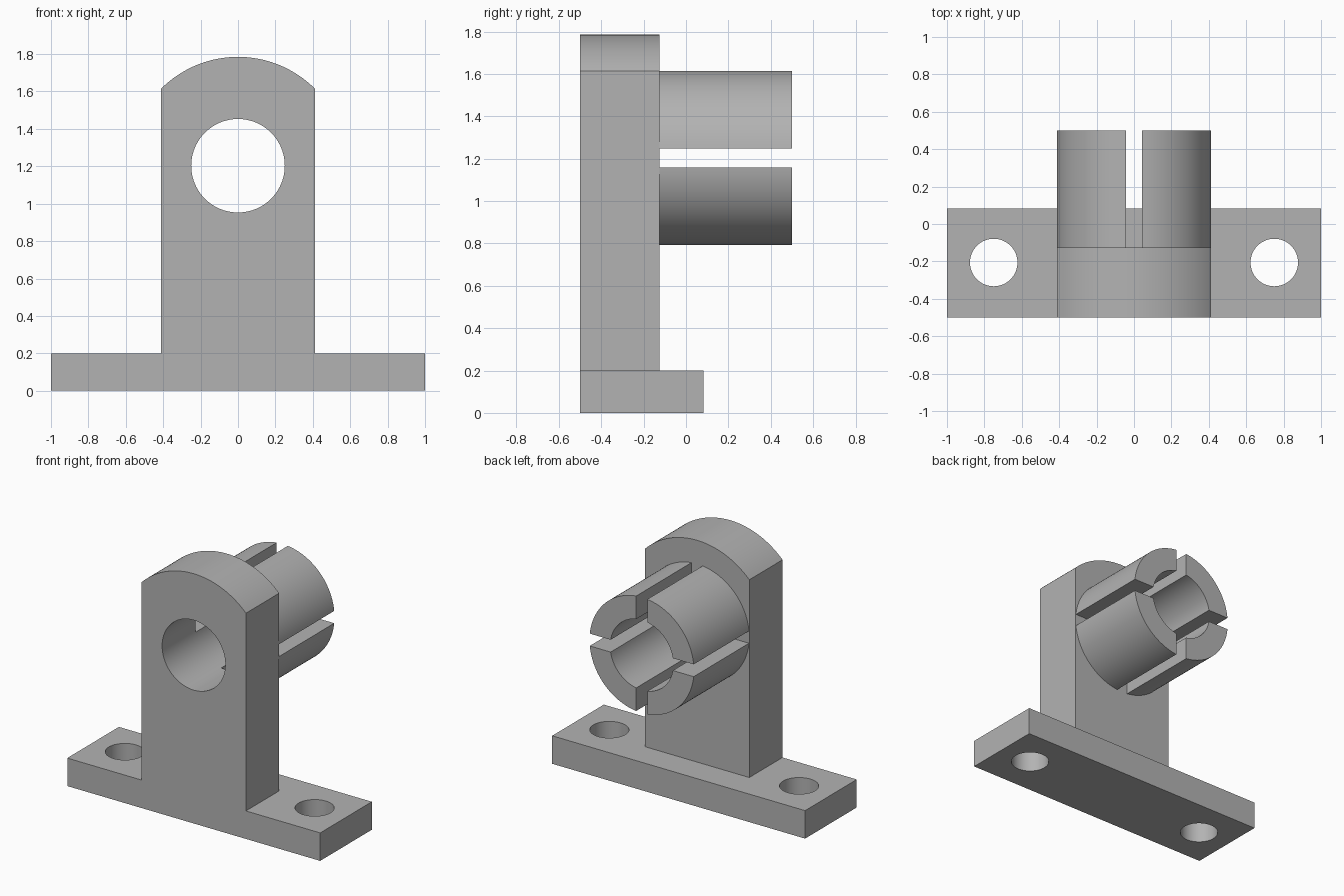
import bpy, bmesh
from math import sin, cos, asin, pi, radians
from mathutils import Matrix

cube = bpy.data.objects.get("Cube")
if cube:
    bpy.data.objects.remove(cube, do_unlink=True)

# Single plain grey metal
grey = bpy.data.materials.new("grey_metal")
grey.use_nodes = True
colour = (0.45, 0.45, 0.45, 1)
grey.diffuse_color = colour
grey.node_tree.nodes["Principled BSDF"].inputs["Base Color"].default_value = colour

AXIS_Z = 1.203      # height of the bore axis
HALF_W = 0.413      # half width of the upright, outer radius of the collar
BORE = 0.25
SLOT = 0.044        # half width of the collar slots
FRONT, FACE, BACK = -0.5, -0.125, 0.5


def arc(cx, cy, r, start, end, n, closed=False):
    count = n if closed else n + 1
    angles = [start + (end - start) * i / n for i in range(count)]
    return [(cx + r * cos(a), cy + r * sin(a)) for a in angles]


def plate(name, loops, depth, matrix):
    """Fill an outline with holes, extrude it along local z and place it."""
    bm = bmesh.new()
    edges = []
    for loop in loops:
        verts = [bm.verts.new((u, v, 0)) for u, v in loop]
        edges += [bm.edges.new((a, b)) for a, b in zip(verts, verts[1:] + verts[:1])]
    bmesh.ops.triangle_fill(bm, use_beauty=True, use_dissolve=False, edges=edges)
    grown = bmesh.ops.extrude_face_region(bm, geom=bm.faces[:])["geom"]
    moved = [g for g in grown if isinstance(g, bmesh.types.BMVert)]
    bmesh.ops.translate(bm, verts=moved, vec=(0, 0, depth))
    bmesh.ops.recalc_face_normals(bm, faces=bm.faces[:])
    bm.transform(matrix)
    mesh = bpy.data.meshes.new(name)
    bm.to_mesh(mesh)
    bm.free()
    mesh.materials.append(grey)
    obj = bpy.data.objects.new(name, mesh)
    bpy.context.collection.objects.link(obj)
    bpy.ops.object.select_all(action="DESELECT")
    obj.select_set(True)
    bpy.context.view_layer.objects.active = obj
    bpy.ops.object.shade_smooth_by_angle(angle=radians(30))
    return obj


def facing_back(y):
    """Stand a profile upright so that its extrusion runs toward +y."""
    return Matrix.Translation((0, y, AXIS_Z)) @ Matrix(
        ((1, 0, 0, 0), (0, 0, 1, 0), (0, 1, 0, 0), (0, 0, 0, 1)))


# Foot with two bolt holes
foot_back = 0.083
foot = [(-1, FRONT), (1, FRONT), (1, foot_back), (-1, foot_back)]
bolts = [arc(x, -0.206, 0.127, 0, 2 * pi, 64, True) for x in (-0.75, 0.75)]
plate("foot", [foot] + bolts, 0.2, Matrix())

# Upright with arched top and bore
ARCH = 0.582
corner = asin(HALF_W / ARCH)
outline = [(-HALF_W, 0.2 - AXIS_Z), (HALF_W, 0.2 - AXIS_Z)]
outline += arc(0, 0, ARCH, pi / 2 - corner, pi / 2 + corner, 40)
bore = arc(0, 0, BORE, 0, 2 * pi, 96, True)
plate("upright", [outline, bore], FACE - FRONT, facing_back(FRONT))

# Split collar: four jaws separated by slots
outer, inner = asin(SLOT / HALF_W), asin(SLOT / BORE)
jaw = arc(0, 0, HALF_W, outer, pi / 2 - outer, 28)
jaw += arc(0, 0, BORE, pi / 2 - inner, inner, 24)
for i, side in enumerate(("upper_left", "upper_right", "lower_right", "lower_left")):
    turn = Matrix.Rotation(i * pi / 2, 4, "Z")
    plate("collar_jaw_" + side, [jaw], BACK - FACE, facing_back(FACE) @ turn)
